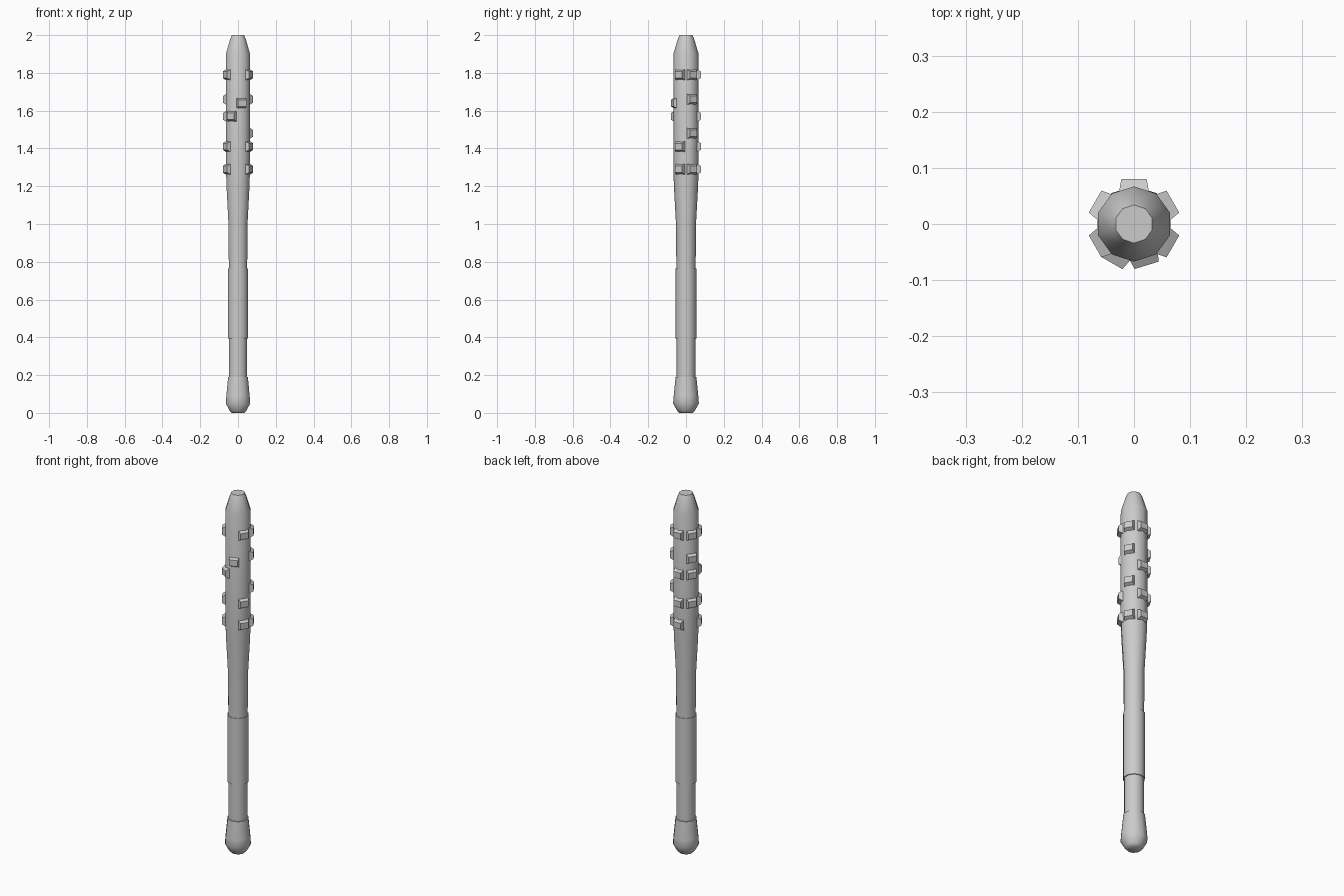
import bpy, bmesh, math
from mathutils import Matrix, Vector

cube = bpy.data.objects.get("Cube")
if cube:
    bpy.data.objects.remove(cube, do_unlink=True)

SIDES = 10
grey = bpy.data.materials.new("plain_grey")
grey.use_nodes = True
GREY = (0.6, 0.6, 0.6, 1)
grey.diffuse_color = GREY
grey.node_tree.nodes["Principled BSDF"].inputs["Base Color"].default_value = GREY


def add_object(name, bm):
    bmesh.ops.recalc_face_normals(bm, faces=bm.faces)
    mesh = bpy.data.meshes.new(name)
    bm.to_mesh(mesh)
    bm.free()
    mesh.materials.append(grey)
    obj = bpy.data.objects.new(name, mesh)
    bpy.context.collection.objects.link(obj)
    return obj


def turned(name, profile, angle=40):
    """Closed many-sided solid from (radius, height) pairs."""
    bm = bmesh.new()
    rings = []
    for r, z in profile:
        ring = []
        for i in range(SIDES):
            a = math.pi / 2 + math.tau * i / SIDES
            ring.append(bm.verts.new((r * math.cos(a), r * math.sin(a), z)))
        rings.append(ring)
    for low, high in zip(rings, rings[1:]):
        for i in range(SIDES):
            j = (i + 1) % SIDES
            bm.faces.new((low[i], low[j], high[j], high[i]))
    bm.faces.new(rings[0])
    bm.faces.new(rings[-1])
    obj = add_object(name, bm)
    bpy.ops.object.select_all(action="DESELECT")
    obj.select_set(True)
    bpy.context.view_layer.objects.active = obj
    bpy.ops.object.shade_smooth_by_angle(angle=math.radians(angle))
    return obj


def stud(name, degrees, z, reach=0.08):
    """Tapered block standing out of the barrel."""
    bm = bmesh.new()
    bmesh.ops.create_cube(bm, size=1)
    for v in bm.verts:
        outer = v.co.x > 0
        v.co = Vector((reach if outer else 0.05,
                       v.co.y * (0.045 if outer else 0.056),
                       v.co.z * (0.034 if outer else 0.066)))
    spin = Matrix.Rotation(math.radians(degrees), 4, "Z")
    bmesh.ops.transform(bm, matrix=Matrix.Translation((0, 0, z)) @ spin, verts=bm.verts)
    add_object(name, bm)


# Pommel, handle, wrapped grip and barrel
turned("pommel", [(0.036, 0), (0.046, 0.01), (0.068, 0.05), (0.065, 0.09), (0.055, 0.19)], 60)
turned("handle", [(0.05, 0.17), (0.05, 0.41)])
turned("grip", [(0.055, 0.395), (0.055, 0.765)])
turned("barrel", [(0.051, 0.75), (0.053, 1.0), (0.064, 1.2), (0.067, 1.3),
                  (0.067, 1.9), (0.043, 1.98), (0.034, 2.0)], 60)

# Studs in rows up the barrel
rows = [(1.29, (30, 90, 210, 330)), (1.41, (90, 150, 210, 330)), (1.48, (30,)),
        (1.57, (90, 150, 240)), (1.66, (30, 150)), (1.79, (30, 90, 150, 210, 330))]
for z, angles in rows:
    for a in angles:
        stud(f"stud_{round(z * 100)}_{a}", a, z)
stud("stud_front", 287, 1.64, 0.077)
